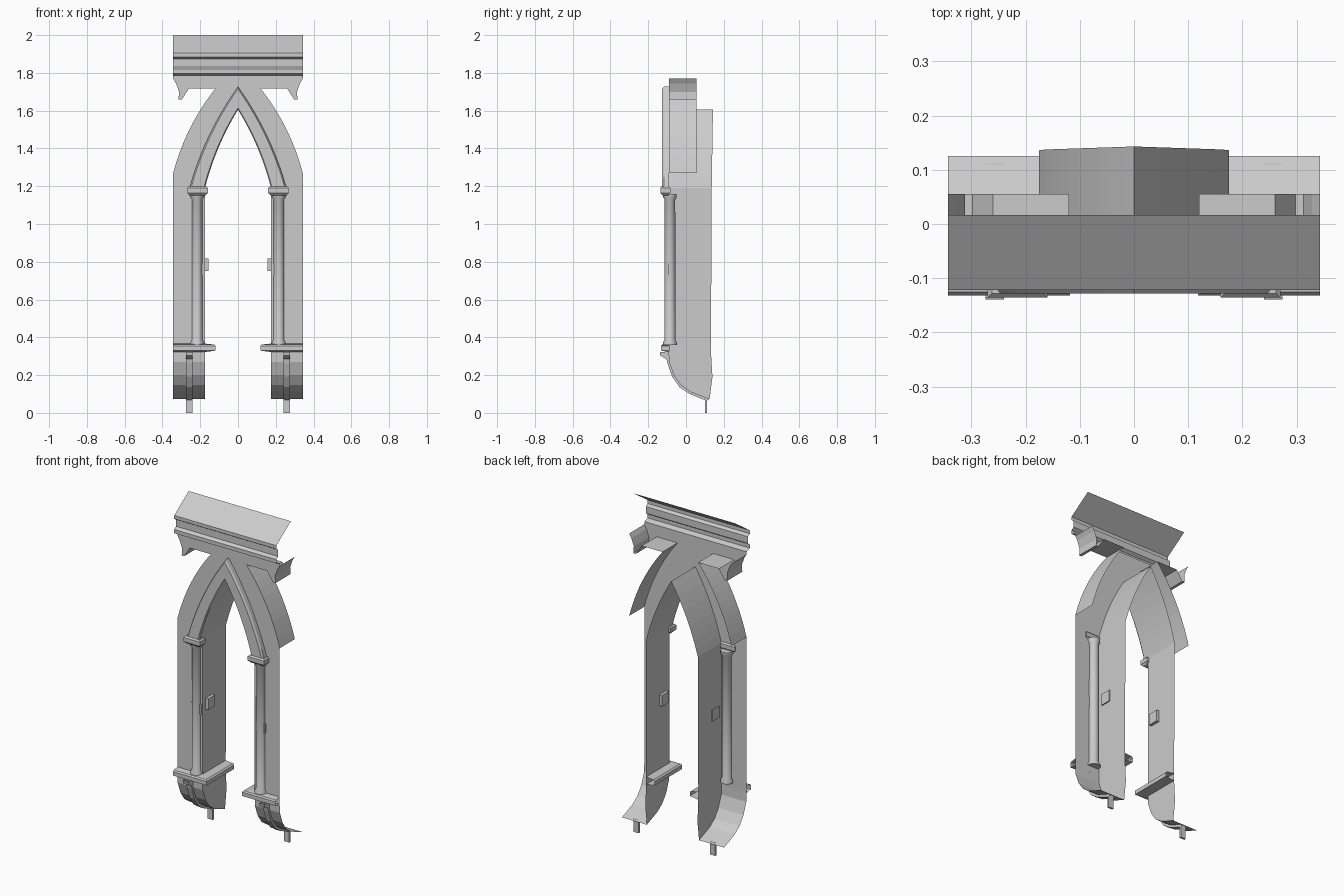
import bpy, bmesh, math
from mathutils import Vector

if "Cube" in bpy.data.objects:
    bpy.data.objects.remove(bpy.data.objects["Cube"])

W, IN = 0.343, 0.175          # half width, half opening
WALL, BACK = -0.09, 0.132     # wall front plane, reveal back edge


def make(name, verts, faces, mirror=True, smooth=False):
    me = bpy.data.meshes.new(name)
    me.from_pydata([tuple(v) for v in verts], [], faces)
    bm = bmesh.new()
    bm.from_mesh(me)
    bmesh.ops.recalc_face_normals(bm, faces=bm.faces)
    bm.to_mesh(me)
    bm.free()
    ob = bpy.data.objects.new(name, me)
    bpy.context.collection.objects.link(ob)
    if mirror:
        m = ob.modifiers.new("Mirror", 'MIRROR')
        m.merge_threshold = 0.0005
    if smooth:
        bpy.ops.object.select_all(action='DESELECT')
        ob.select_set(True)
        bpy.context.view_layer.objects.active = ob
        bpy.ops.object.shade_smooth_by_angle(angle=math.radians(35))
    return ob


def loft(name, rows, closed=False, caps=False, **kw):
    """Quads between successive rows of points."""
    n = len(rows[0])
    verts = [p for r in rows for p in r]
    faces = []
    for i in range(len(rows) - 1):
        for j in range(n if closed else n - 1):
            k = (j + 1) % n
            faces.append((i*n + j, i*n + k, (i+1)*n + k, (i+1)*n + j))
    if caps:
        faces += [tuple(range(n)), tuple(range((len(rows)-1)*n, len(rows)*n))]
    return make(name, verts, faces, **kw)


def rect(x0, x1, y0, y1, z, d=0):
    return [(x0+d, y0+d, z), (x1-d, y0+d, z), (x1-d, y1-d, z), (x0+d, y1-d, z)]


def box(name, x0, x1, y0, y1, z0, z1):
    return loft(name, [rect(x0, x1, y0, y1, z0), rect(x0, x1, y0, y1, z1)],
                closed=True, caps=True)


def arc(p, q, sag, n=10):
    """Shallow arc in x,z from p to q, bulging outward by sag."""
    p, q = Vector(p), Vector(q)
    d = (q - p).normalized()
    nrm = Vector((d.y, -d.x))
    return [tuple(p.lerp(q, i/n) + nrm * sag * 4 * (i/n) * (1 - i/n)) for i in range(n + 1)]


def extrude(name, prof, y0, y1):
    return loft(name, [[(x, y0, z) for x, z in prof], [(x, y1, z) for x, z in prof]])


intrados = arc((IN, 1.19), (0, 1.605), 0.017)
extrados = arc((W, 1.27), (0.12, 1.717), 0.026)
bracket = [(0.12, 1.717), (0.26, 1.717), (0.298, 1.658), (0.315, 1.658),
           (0.312, 1.70), (0.328, 1.745), (W, 1.77)]

# Front wall sheet with the pointed opening
outline = [(W, 0.31)] + extrados + bracket[1:] + [(W, 1.787), (0, 1.787)] \
    + intrados[::-1] + [(IN, 0.31)]
make("front_wall", [(x, WALL, z) for x, z in outline], [tuple(range(len(outline)))])

# Outer arch back and top brackets
extrude("outer_arch_side", extrados, WALL, 0.055)
extrude("top_bracket", bracket, WALL, 0.055)

# Reveal of the opening
path = [(IN, 0.31, BACK), (IN, 1.19, 0.136)] + \
    [(x, z, 0.137 + 0.006 * (1 - x / IN)) for x, z in intrados[1:]]
loft("opening_reveal", [[(x, WALL, z) for x, z, b in path], [(x, b, z) for x, z, b in path]])

# Raised arch moulding with chamfered edges
m_out = arc((0.257, 1.19), (0, 1.727), 0.026)


def between(t, y):
    return [(a[0] + (b[0]-a[0])*t, y, a[1] + (b[1]-a[1])*t) for a, b in zip(m_out, intrados)]


loft("arch_moulding", [between(0, WALL), between(0, -0.117), between(0.1, -0.128),
                       between(0.92, -0.128), between(1, -0.12), between(1, WALL)])

# Cornice: open profile run along x
cornice = [(-0.09, 1.785), (-0.122, 1.797), (-0.122, 1.82), (-0.104, 1.832),
           (-0.104, 1.873), (-0.122, 1.884), (-0.122, 1.905), (0.017, 2.0)]
loft("cornice", [[(-W, y, z) for y, z in cornice], [(W, y, z) for y, z in cornice]], mirror=False)

# Column shafts with rings
shaft = [(0.037, 0.36), (0.037, 0.372), (0.029, 0.388), (0.028, 1.128),
         (0.036, 1.142), (0.036, 1.158)]
N = 16
loft("column", [[(0.216 + r*math.cos(2*math.pi*i/N), -0.085 + r*math.sin(2*math.pi*i/N), z)
                 for i in range(N)] for r, z in shaft], closed=True, caps=True, smooth=True)

# Capital blocks
loft("capital", [rect(0.16, 0.27, -0.136, -0.082, z, d) for z, d in
                 [(1.152, 0.012), (1.165, 0), (1.19, 0), (1.198, 0.008)]], closed=True, caps=True)

# Sill strip wrapping front and reveal
sill = [(0, 0.367), (0.85, 0.362), (1, 0.354), (1, 0.33), (0, 0.322)]
loft("sill", [[(W, WALL - 0.042*f, z), (IN - 0.057*f, WALL - 0.042*f, z),
               (IN - 0.057*f, BACK, z)] for f, z in sill])

# Curved console under each leg
curve = [(-0.09, 0.325), (-0.088, 0.27), (-0.062, 0.2), (-0.025, 0.148), (0.025, 0.113), (0.125, 0.074)]
loft("console_front", [[(W, y, z), (IN, y, z)] for y, z in curve])
side = curve + [(0.14, 0.19), (BACK, 0.325)]
make("console_side", [(IN, y, z) for y, z in side], [tuple(range(len(side)))])

# Rib on the console and hanging post
rib = [(-0.139, 0.322), (-0.136, 0.303), (-0.103, 0.285), (-0.098, 0.262), (-0.074, 0.193),
       (-0.035, 0.137), (0.02, 0.1), (0.108, 0.064)]
base = [curve[0], curve[0], (-0.088, 0.29)] + curve[1:]
loft("console_rib", [[(0.24, b[0], b[1]), (0.24, *r), (0.274, *r), (0.274, b[0], b[1])]
                     for r, b in zip(rib, base)])
box("bottom_post", 0.24, 0.274, 0.1, 0.112, 0, 0.08)

# Small blocks on the reveal and behind the column
box("reveal_block", 0.157, 0.182, -0.06, 0.005, 0.75, 0.818)
box("column_clip", 0.182, 0.25, -0.096, -0.088, 0.73, 0.79)
